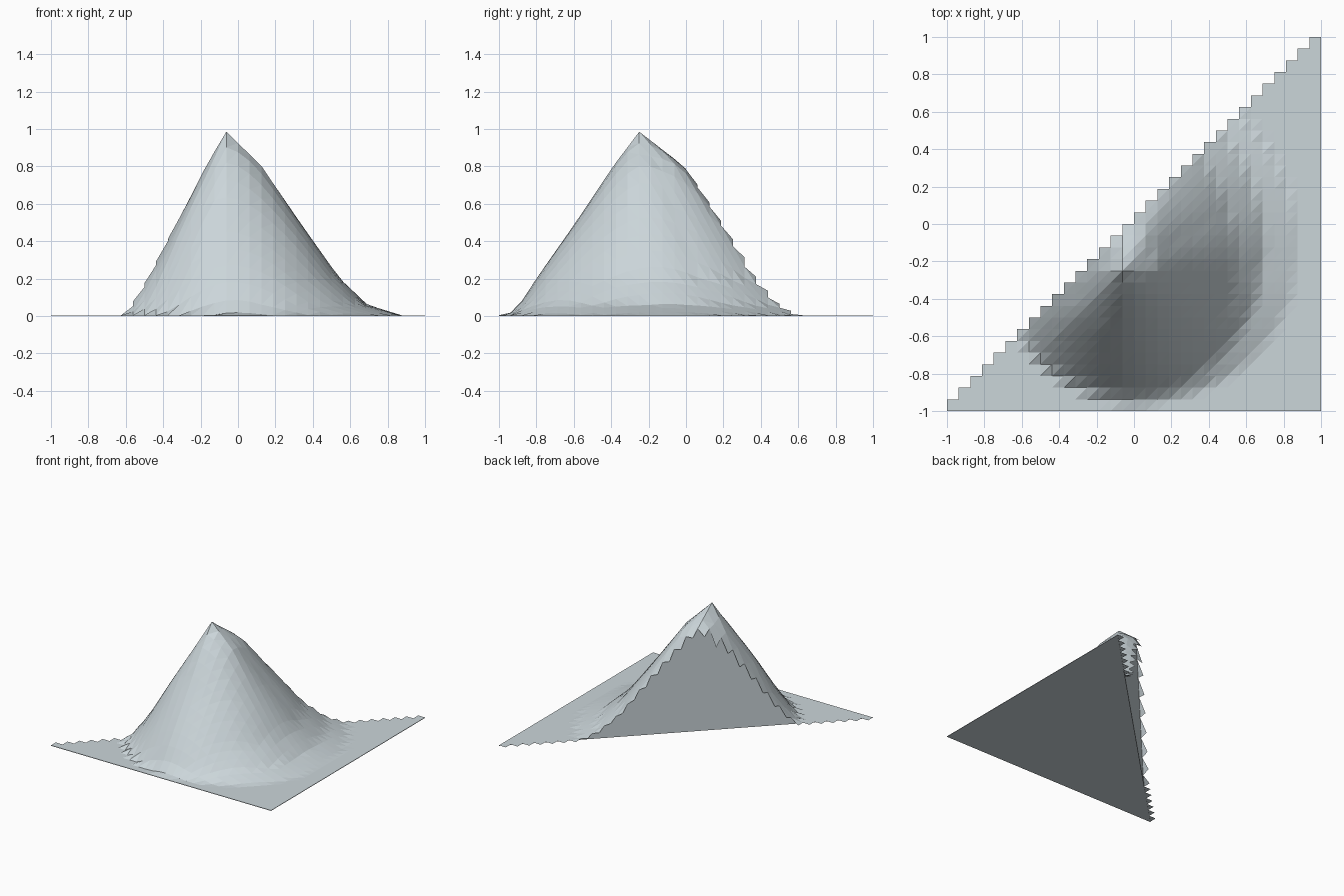
import bpy, math

if "Cube" in bpy.data.objects:
    bpy.data.objects.remove(bpy.data.objects["Cube"])

N = 32                      # grid cells per side
STEP = 2.0 / N
PEAK = (-0.0625, -0.25)
LEVELS = [0.985, 0.8, 0.5, 0.2, 0.06, 0.004]
# direction from the peak in degrees: distance at which each lower level is reached
RADII = [
    (-180, 0.11, 0.26, 0.42, 0.52, 0.60),
    (-155, 0.11, 0.28, 0.46, 0.57, 0.64),
    (-135, 0.12, 0.32, 0.50, 0.60, 0.65),
    (-110, 0.13, 0.34, 0.53, 0.62, 0.67),
    (-90, 0.14, 0.34, 0.55, 0.64, 0.70),
    (-65, 0.14, 0.34, 0.56, 0.66, 0.73),
    (-45, 0.15, 0.35, 0.56, 0.68, 0.80),
    (-20, 0.17, 0.37, 0.58, 0.72, 0.88),
    (0, 0.19, 0.39, 0.60, 0.74, 0.93),
    (30, 0.20, 0.42, 0.65, 0.82, 0.99),
    (60, 0.25, 0.49, 0.74, 0.92, 1.06),
    (90, 0.24, 0.46, 0.68, 0.82, 0.95),
    (135, 0.12, 0.28, 0.45, 0.56, 0.65),
    (180, 0.11, 0.26, 0.42, 0.52, 0.60),
]


def height(x, y):
    dx, dy = x - PEAK[0], y - PEAK[1]
    r, a = math.hypot(dx, dy), math.degrees(math.atan2(dy, dx))
    for lo, hi in zip(RADII, RADII[1:]):
        if lo[0] <= a <= hi[0]:
            t = (a - lo[0]) / (hi[0] - lo[0])
            radii = [0.0] + [p + (q - p) * t for p, q in zip(lo[1:], hi[1:])]
            break
    for k in range(5):
        if r <= radii[k + 1]:
            t = (r - radii[k]) / (radii[k + 1] - radii[k])
            return LEVELS[k] + (LEVELS[k + 1] - LEVELS[k]) * t
    return LEVELS[-1]


stone = bpy.data.materials.new("pale_grey")
stone.diffuse_color = (0.60, 0.67, 0.70, 1)
stone.use_nodes = True
stone.node_tree.nodes["Principled BSDF"].inputs["Base Color"].default_value = stone.diffuse_color


def make(name, verts, faces):
    me = bpy.data.meshes.new(name)
    me.from_pydata(verts, [], faces)
    me.materials.append(stone)
    ob = bpy.data.objects.new(name, me)
    bpy.context.collection.objects.link(ob)
    return ob


def pos(i):
    return -1 + i * STEP


# mountain surface: stepped triangular half of a square grid
verts, index, faces = [], {}, []
for i in range(N + 1):
    for j in range(min(i + 1, N) + 1):
        index[i, j] = len(verts)
        verts.append((pos(i), pos(j), height(pos(i), pos(j))))
for i in range(N):
    for j in range(i + 1):
        a, b = index[i, j], index[i + 1, j]
        c, d = index[i + 1, j + 1], index[i, j + 1]
        faces += [(a, b, c), (a, c, d)]
make("mountain_slope", verts, faces)

# upright cut face along the diagonal
verts, faces = [], []
for i in range(N + 1):
    p = pos(i)
    verts += [(p, p, 0), (p, p, height(p, p))]
for i in range(N):
    k = 2 * i
    faces.append((k, k + 1, k + 3, k + 2))
wall = make("diagonal_wall", verts, faces)
wall.data.flip_normals()
# face the wall away from the mountain (towards -x, +y)
if wall.data.polygons[N // 2].normal.x > 0:
    wall.data.flip_normals()

# flat triangular underside and thin outer rims
h = LEVELS[-1]
make("base", [(-1, -1, 0), (1, -1, 0), (1, 1, 0),
              (-1, -1, h), (1, -1, h), (1, 1, h)],
     [(0, 2, 1), (0, 1, 4, 3), (1, 2, 5, 4)])
